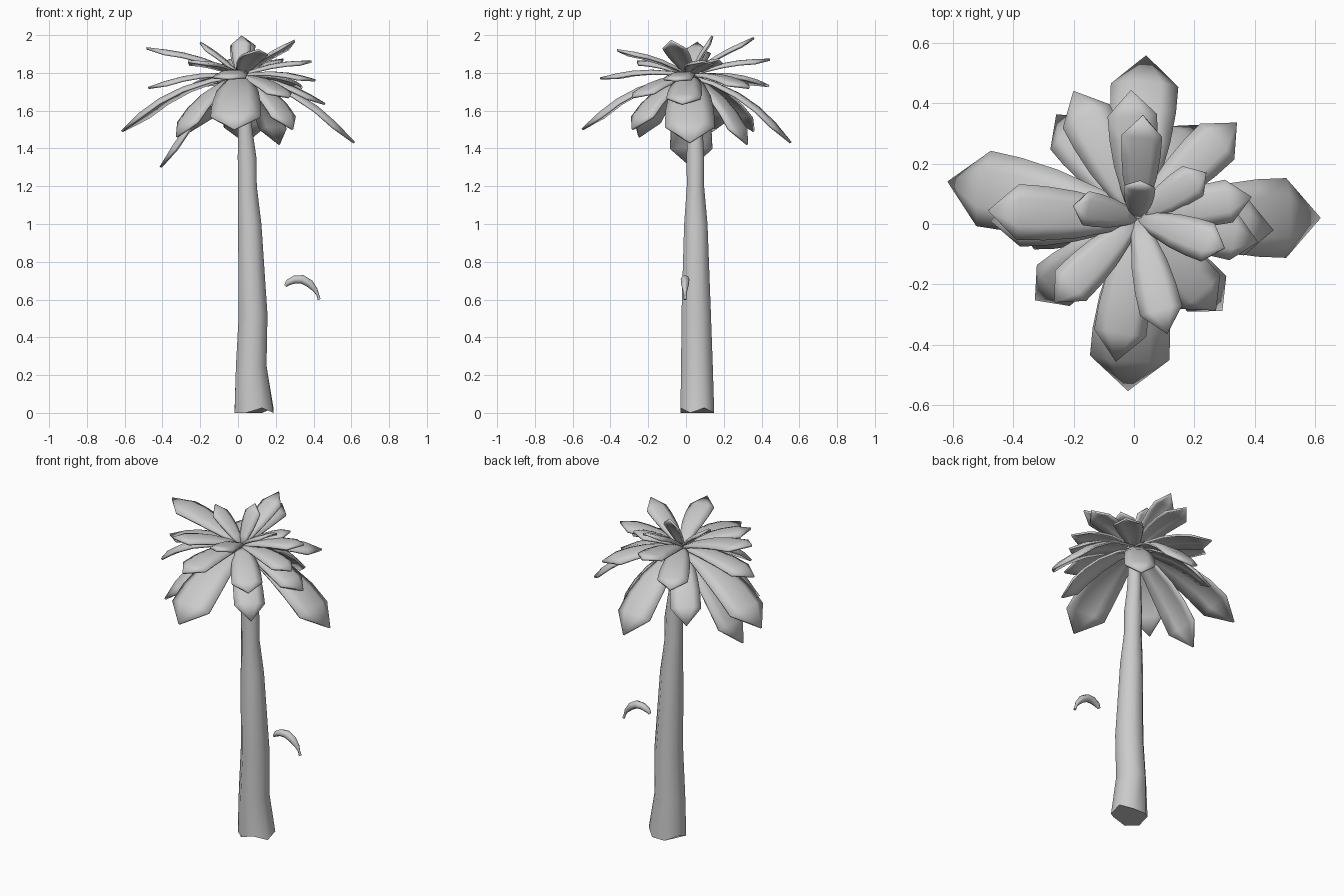
import bpy
import math
from mathutils import Vector

if "Cube" in bpy.data.objects:
    bpy.data.objects.remove(bpy.data.objects["Cube"])


def make_object(name, verts, faces):
    mesh = bpy.data.meshes.new(name)
    mesh.from_pydata([tuple(v) for v in verts], [], faces)
    mesh.update()
    ob = bpy.data.objects.new(name, mesh)
    bpy.context.collection.objects.link(ob)
    bpy.ops.object.select_all(action='DESELECT')
    ob.select_set(True)
    bpy.context.view_layer.objects.active = ob
    bpy.ops.object.shade_smooth_by_angle(angle=math.radians(50))
    return ob


def loft(name, rings):
    """Skin a list of equal-length vertex rings and cap both ends."""
    n = len(rings[0])
    verts = [v for r in rings for v in r]
    faces = [tuple(reversed(range(n)))]
    for i in range(len(rings) - 1):
        for j in range(n):
            k = (j + 1) % n
            faces.append((i * n + j, i * n + k, (i + 1) * n + k, (i + 1) * n + j))
    faces.append(tuple(range(len(verts) - n, len(verts))))
    return make_object(name, verts, faces)


# Trunk: wobbly eight-sided loft with a slightly ragged foot
TRUNK = [  # centre x, centre y, radius x, radius y, z
    (.085, .06, .108, .094, .012), (.07, .058, .085, .088, .25),
    (.08, .054, .08, .082, .52), (.062, .052, .065, .065, 1.0),
    (.05, .05, .052, .048, 1.2), (.048, .05, .052, .049, 1.35),
    (.038, .047, .04, .043, 1.5), (.018, .03, .032, .034, 1.78)]
rings = []
for i, (cx, cy, rx, ry, z) in enumerate(TRUNK):
    ring = []
    for j in range(8):
        a = math.tau * (j + .5) / 8
        rag = (-.012 if j % 3 else .014) if i == 0 else 0
        ring.append((cx + 1.03 * rx * math.cos(a), cy + 1.03 * ry * math.sin(a), z + rag))
    rings.append(ring)
loft("trunk", rings)

# Banana: curved, tapered tube floating beside the trunk
BANANA = [(.25, .672, .007), (.265, .69, .016), (.30, .706, .021), (.34, .707, .023),
          (.38, .684, .021), (.41, .65, .013), (.422, .625, .007), (.43, .60, .008)]
rings = []
for i, (x, z, r) in enumerate(BANANA):
    p, q = BANANA[max(i - 1, 0)], BANANA[min(i + 1, len(BANANA) - 1)]
    t = Vector((q[0] - p[0], 0, q[1] - p[1])).normalized()
    up = Vector((-t.z, 0, t.x))
    rings.append([Vector((x, -.005, z)) + up * r * math.cos(a) + Vector((0, r * math.sin(a), 0))
                  for a in (math.tau * j / 8 for j in range(8))])
loft("banana", rings)

# Leaves: thin arched blades, widening to shoulders and ending in a point
BASE = Vector((.012, .02, 1.785))
SHAPE = [(0, .25), (.2, .56), (.42, .84), (.62, .97), (.8, 1.0)]


def leaf(name, tip, half, arch):
    tip = Vector(tip)
    axis = tip - BASE
    side = Vector((-axis.y, axis.x, 0)).normalized()
    up = axis.cross(side).normalized()
    verts, faces = [], []
    for t, w in SHAPE:
        c = BASE + axis * t + up * (arch * axis.length * 4 * t * (1 - t))
        for s in (-1, -.5, .5, 1):
            verts.append(c + side * (s * w * half) - up * (s * s * w * half * .28))
    verts.append(tip)
    n = len(SHAPE)
    for i in range(n - 1):
        for j in range(3):
            a = i * 4 + j
            faces.append((a, a + 4, a + 5, a + 1))
    for j in range(3):
        a = (n - 1) * 4 + j
        faces.append((a, n * 4, a + 1))
    ob = make_object(name, verts, faces)
    # slight blade thickness, centred on the sheet
    mod = ob.modifiers.new("thickness", 'SOLIDIFY')
    mod.thickness = .012
    mod.offset = 0


LOW, MID, TOP = .11, .08, .07
LEAVES = [
    # lowest, drooping leaves
    ((.615, .02, 1.43), .13, LOW), ((-.615, .14, 1.49), .125, LOW),
    ((.04, .555, 1.43), .11, LOW), ((-.02, -.55, 1.50), .13, LOW),
    ((-.41, .03, 1.30), .11, .07), ((.29, -.285, 1.50), .085, LOW),
    ((-.325, -.25, 1.46), .085, LOW), ((-.255, .36, 1.49), .085, LOW),
    ((.22, .325, 1.42), .085, LOW),
    # middle leaves
    ((.46, -.02, 1.635), .09, MID), ((-.475, .01, 1.72), .085, MID),
    ((-.06, -.455, 1.77), .085, MID), ((-.20, .44, 1.73), .085, MID),
    ((.34, .335, 1.72), .08, MID), ((.27, -.285, 1.67), .085, MID),
    ((.41, -.06, 1.76), .075, MID),
    # upper, rising leaves
    ((-.485, .045, 1.93), .09, TOP), ((-.01, .445, 1.87), .08, TOP),
    ((.39, .09, 1.86), .07, TOP), ((-.265, -.26, 1.86), .07, TOP),
    ((.11, -.365, 1.92), .07, TOP), ((.24, .17, 1.87), .06, TOP),
    ((.30, -.08, 1.97), .065, .04), ((.03, .36, 1.985), .065, .05),
    ((-.20, .06, 1.96), .055, .05), ((.02, .14, 1.995), .05, .04)]
for i, args in enumerate(LEAVES):
    leaf(f"leaf_{i + 1:02d}", *args)
